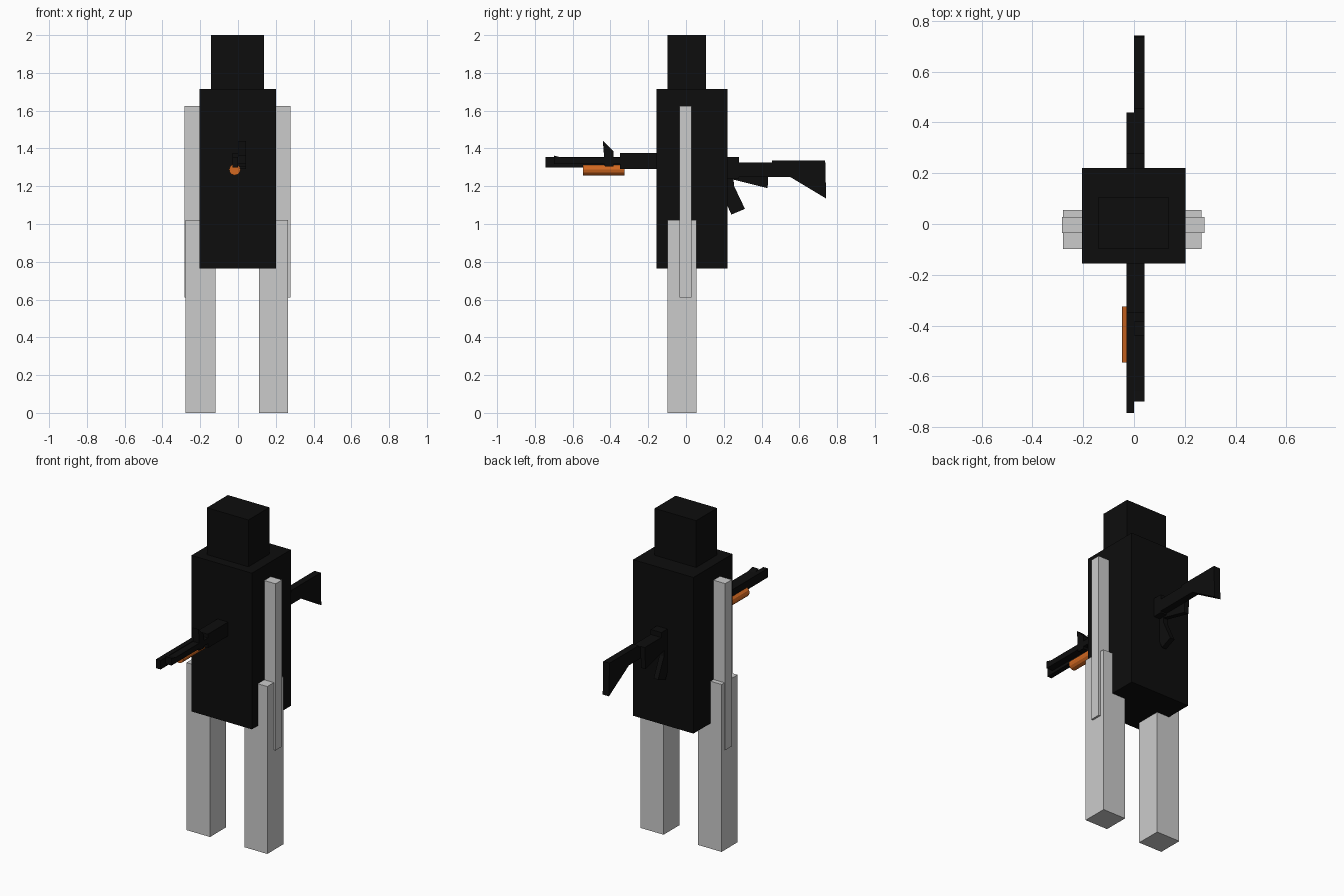
import bpy
import bmesh
import math

cube = bpy.data.objects.get("Cube")
if cube:
    bpy.data.objects.remove(cube, do_unlink=True)


def material(name, rgb):
    m = bpy.data.materials.new(name)
    m.use_nodes = True
    m.diffuse_color = (*rgb, 1)
    bsdf = next(n for n in m.node_tree.nodes if n.type == 'BSDF_PRINCIPLED')
    bsdf.inputs["Base Color"].default_value = (*rgb, 1)
    return m


BLACK = material("black", (0.004, 0.004, 0.004))
GREY = material("light grey", (0.6, 0.6, 0.6))
ORANGE = material("orange", (0.65, 0.14, 0.015))


def finish(name, bm, mat):
    bmesh.ops.recalc_face_normals(bm, faces=bm.faces)
    me = bpy.data.meshes.new(name)
    bm.to_mesh(me)
    bm.free()
    me.materials.append(mat)
    ob = bpy.data.objects.new(name, me)
    bpy.context.collection.objects.link(ob)
    return ob


def slab(name, x0, x1, outline, mat):
    """Extrude a (y, z) outline from x0 to x1."""
    bm = bmesh.new()
    face = bm.faces.new([bm.verts.new((x0, y, z)) for y, z in outline])
    ext = bmesh.ops.extrude_face_region(bm, geom=[face])
    moved = [g for g in ext["geom"] if isinstance(g, bmesh.types.BMVert)]
    bmesh.ops.translate(bm, verts=moved, vec=(x1 - x0, 0, 0))
    return finish(name, bm, mat)


def box(name, x, y, z, mat):
    return slab(name, *x, [(y[0], z[0]), (y[1], z[0]), (y[1], z[1]), (y[0], z[1])], mat)


# Body
box("torso", (-0.205, 0.202), (-0.155, 0.221), (0.764, 1.715), BLACK)
box("head", (-0.142, 0.138), (-0.097, 0.105), (1.715, 2.0), BLACK)

# Limbs
box("right_leg", (-0.279, -0.12), (-0.098, 0.056), (0, 1.02), GREY)
box("left_leg", (0.112, 0.266), (-0.098, 0.056), (0, 1.02), GREY)
box("right_arm", (-0.284, -0.2), (-0.035, 0.028), (0.61, 1.625), GREY)
box("left_arm", (0.2, 0.278), (-0.035, 0.028), (0.61, 1.625), GREY)

# Rifle, in a right-hand and a left-hand layer
R, L, BOTH = (-0.03, 0.0), (0.0, 0.042), (-0.03, 0.042)
box("barrel", R, (-0.745, -0.3), (1.30, 1.355), BLACK)
slab("barrel_rail", *L, [(-0.70, 1.318), (-0.3, 1.318), (-0.3, 1.352),
                         (-0.66, 1.352), (-0.70, 1.362)], BLACK)
slab("front_sight", *L, [(-0.43, 1.305), (-0.385, 1.305), (-0.385, 1.385),
                         (-0.44, 1.44)], BLACK)
box("receiver_front", BOTH, (-0.35, 0.1), (1.29, 1.375), BLACK)
box("receiver_back", BOTH, (0.1, 0.28), (1.24, 1.355), BLACK)
slab("lower_receiver", *R, [(0.1, 1.325), (0.1, 1.24), (0.25, 1.235), (0.432, 1.19),
                            (0.44, 1.325)], BLACK)
slab("grip", *R, [(0.2, 1.25), (0.205, 1.13), (0.24, 1.05), (0.312, 1.08),
                  (0.255, 1.2), (0.25, 1.25)], BLACK)
slab("stock", *L, [(0.25, 1.25), (0.55, 1.25), (0.742, 1.135), (0.737, 1.335),
                   (0.455, 1.335), (0.455, 1.325), (0.25, 1.325)], BLACK)

# Round handguard below the barrel
bm = bmesh.new()
bmesh.ops.create_cone(bm, cap_ends=True, segments=12, radius1=0.03, radius2=0.03, depth=0.22)
guard = finish("handguard", bm, ORANGE)
guard.rotation_euler = (math.pi / 2, 0, 0)
guard.location = (-0.017, -0.435, 1.288)
